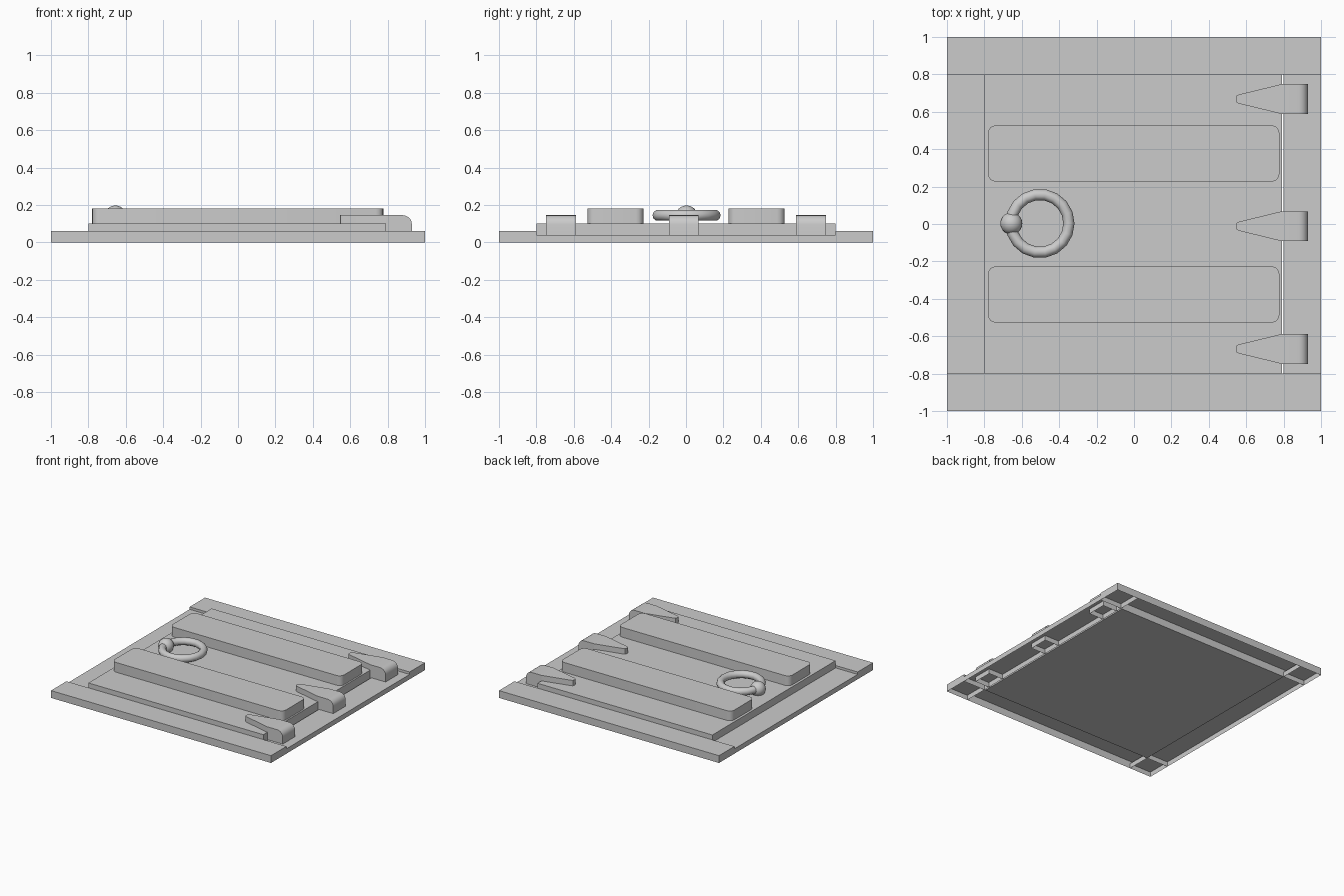
import bpy, bmesh, math
from mathutils import Vector

if "Cube" in bpy.data.objects:
    bpy.data.objects.remove(bpy.data.objects["Cube"])


def prism(name, pts, lo, hi, axis='Z', open_bottom=False, smooth=False):
    """Extrude a 2D outline: along Z (pts are x,y) or along Y (pts are x,z)."""
    bm = bmesh.new()
    to3 = (lambda p, d: (p[0], p[1], d)) if axis == 'Z' else (lambda p, d: (p[0], d, p[1]))
    a = [bm.verts.new(to3(p, lo)) for p in pts]
    b = [bm.verts.new(to3(p, hi)) for p in pts]
    bm.faces.new(a)
    bm.faces.new(b)
    n = len(pts)
    for i in range(n):
        j = (i + 1) % n
        bm.faces.new((a[i], a[j], b[j], b[i]))
    bmesh.ops.recalc_face_normals(bm, faces=bm.faces)
    bm.normal_update()
    if open_bottom:
        under = [f for f in bm.faces if f.normal.z < -0.9]
        bmesh.ops.delete(bm, geom=under, context='FACES_ONLY')
    me = bpy.data.meshes.new(name)
    bm.to_mesh(me)
    bm.free()
    ob = bpy.data.objects.new(name, me)
    bpy.context.collection.objects.link(ob)
    if smooth:
        shade(ob)
    return ob


def shade(ob):
    bpy.ops.object.select_all(action='DESELECT')
    ob.select_set(True)
    bpy.context.view_layer.objects.active = ob
    bpy.ops.object.shade_smooth_by_angle(angle=math.radians(35))


def rect(x0, x1, y0, y1):
    return [(x0, y0), (x1, y0), (x1, y1), (x0, y1)]


def arc(cx, cy, r, start, end, n):
    return [(cx + r * math.cos(math.radians(start + (end - start) * i / n)),
             cy + r * math.sin(math.radians(start + (end - start) * i / n)))
            for i in range(n + 1)]


def round_rect(x0, x1, y0, y1, r, n=4):
    return (arc(x1 - r, y1 - r, r, 0, 90, n) + arc(x0 + r, y1 - r, r, 90, 180, n)
            + arc(x0 + r, y0 + r, r, 180, 270, n) + arc(x1 - r, y0 + r, r, 270, 360, n))


# Frame: hollow bars crossing at the corners, side bars a little lower
for s, label in ((-1, 'a'), (1, 'b')):
    lo, hi = sorted((0.8 * s, 1.0 * s))
    prism('cross_bar_' + label, rect(-1, 1, lo, hi), 0, 0.06, open_bottom=True)
    prism('side_bar_' + label, rect(lo, hi, -1, 1), 0, 0.04, open_bottom=True)

# Door slab
prism('door_slab', rect(-0.8, 0.79, -0.8, 0.8), 0, 0.10)

# Raised rounded planks
for s in (-1, 1):
    lo, hi = sorted((0.227 * s, 0.527 * s))
    prism('plank', round_rect(-0.78, 0.777, lo, hi, 0.04), 0.10, 0.18,
          open_bottom=True, smooth=True)

# Hinges: tapered strap plus knuckle with a rounded outer edge
knuckle = [(0.79, 0.0), (0.93, 0.0)] + arc(0.88, 0.095, 0.05, 0, 90, 5) + [(0.79, 0.145)]
for y in (-0.668, -0.012, 0.668):
    w = 0.08
    strap = [(0.79, y - w), (0.79, y + w), (0.56, y + 0.024), (0.549, y + 0.018),
             (0.545, y + 0.009), (0.545, y - 0.009), (0.549, y - 0.018), (0.56, y - 0.024)]
    prism('hinge_strap', strap, 0.10, 0.145, smooth=True)
    prism('hinge_knuckle', knuckle, y - w, y + w, axis='Y', open_bottom=True, smooth=True)

# Pull ring and the ball that holds it
bpy.ops.mesh.primitive_torus_add(location=(-0.503, 0.003, 0.144), major_radius=0.155,
                                 minor_radius=0.03, major_segments=18, minor_segments=10)
ring = bpy.context.object
ring.name = 'pull_ring'
bpy.ops.object.shade_smooth()
bpy.ops.mesh.primitive_uv_sphere_add(location=(-0.656, 0.003, 0.138), radius=0.059,
                                     segments=20, ring_count=12)
ball = bpy.context.object
ball.name = 'ring_ball'
bpy.ops.object.shade_smooth()
